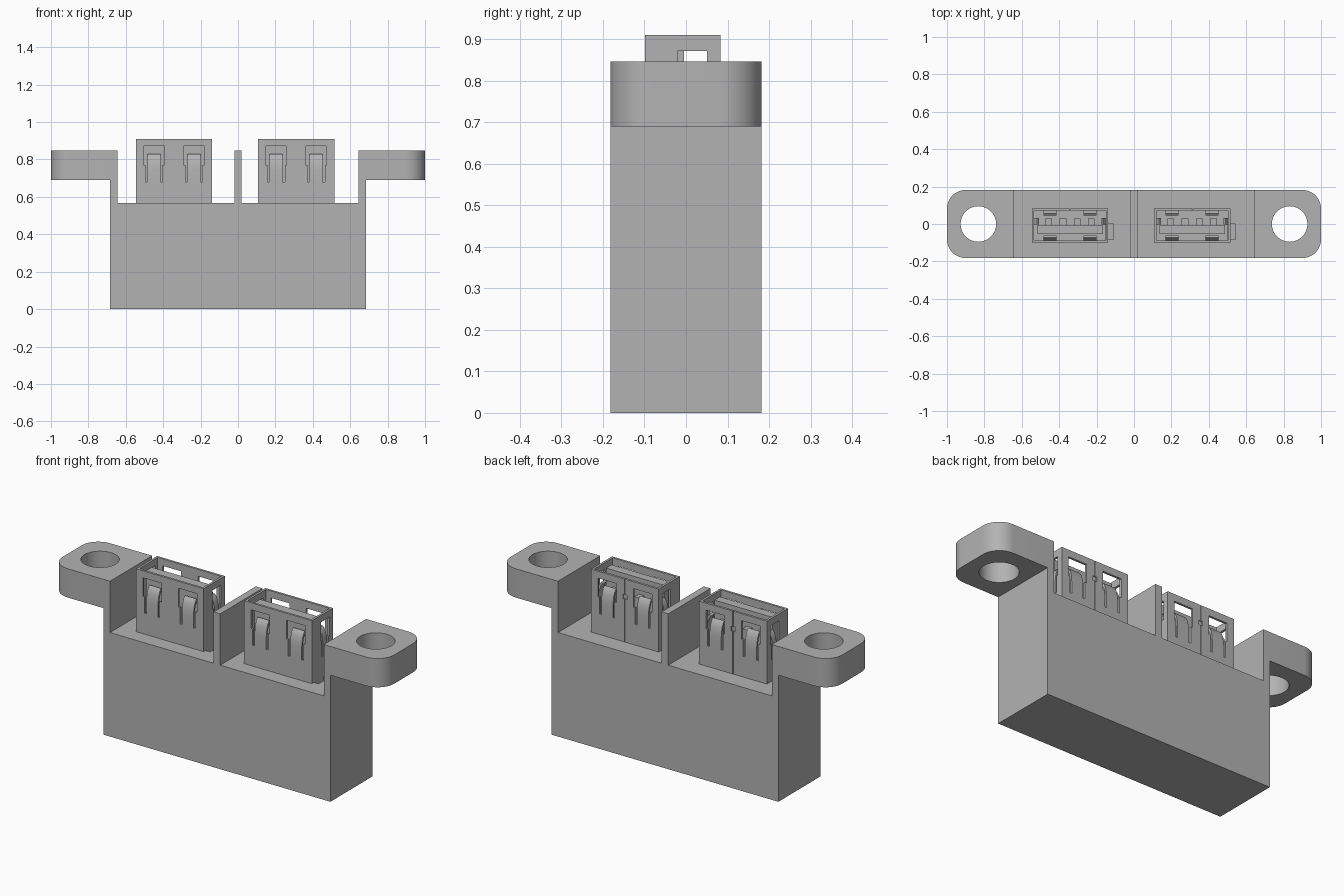
import bpy, bmesh, math
from mathutils import Vector

cube = bpy.data.objects.get("Cube")
if cube:
    bpy.data.objects.remove(cube, do_unlink=True)

grey = bpy.data.materials.new("plain_grey")
grey.use_nodes = True
grey.diffuse_color = (0.45, 0.45, 0.45, 1)
grey.node_tree.nodes["Principled BSDF"].inputs["Base Color"].default_value = grey.diffuse_color


def prism(name, points, axis, lo, hi):
    """Extrude a 2D outline along an axis."""
    place = {"x": lambda a, b, t: (t, a, b),
             "y": lambda a, b, t: (a, t, b),
             "z": lambda a, b, t: (a, b, t)}[axis]
    bm = bmesh.new()
    face = bm.faces.new([bm.verts.new(place(a, b, lo)) for a, b in points])
    new = bmesh.ops.extrude_face_region(bm, geom=[face])["geom"]
    shift = Vector(place(0, 0, hi - lo))
    bmesh.ops.translate(bm, vec=shift, verts=[v for v in new if isinstance(v, bmesh.types.BMVert)])
    bmesh.ops.recalc_face_normals(bm, faces=bm.faces)
    mesh = bpy.data.meshes.new(name)
    bm.to_mesh(mesh)
    bm.free()
    mesh.materials.append(grey)
    obj = bpy.data.objects.new(name, mesh)
    bpy.context.collection.objects.link(obj)
    return obj


def box(name, x0, x1, y0, y1, z0, z1):
    return prism(name, [(x0, y0), (x1, y0), (x1, y1), (x0, y1)], "z", z0, z1)


def combine(obj, tool, operation="DIFFERENCE"):
    """Apply one boolean and discard the tool."""
    mod = obj.modifiers.new("cut", "BOOLEAN")
    mod.object, mod.operation, mod.solver = tool, operation, "EXACT"
    graph = bpy.context.evaluated_depsgraph_get()
    result = bpy.data.meshes.new_from_object(obj.evaluated_get(graph))
    obj.modifiers.clear()
    obj.data = result
    bpy.data.objects.remove(tool, do_unlink=True)


def smooth(obj):
    bpy.ops.object.select_all(action="DESELECT")
    obj.select_set(True)
    bpy.context.view_layer.objects.active = obj
    bpy.ops.object.shade_smooth_by_angle(angle=math.radians(30))


def arc(cx, cy, r, start, end, steps):
    angles = [math.radians(start + (end - start) * i / steps) for i in range(steps + 1)]
    return [(cx + r * math.cos(a), cy + r * math.sin(a)) for a in angles]


# Housing: front outline with ears, posts and central divider
HALF_Y, FLOOR, RIM = 0.182, 0.567, 0.847
right = [(0.685, 0), (0.685, 0.69), (1, 0.69), (1, RIM), (0.645, RIM), (0.645, FLOOR),
         (0.02, FLOOR), (0.02, RIM)]
outline = right + [(-x, z) for x, z in reversed(right)]
housing = prism("housing", outline, "y", -HALF_Y, HALF_Y)

# Rounded ear corners and screw holes
R = 0.1
plan = []
for sx, sy, start in ((1, 1, 0), (-1, 1, 90), (-1, -1, 180), (1, -1, 270)):
    plan += arc(sx * (1 - R), sy * (HALF_Y - R), R, start, start + 90, 12)
combine(housing, prism("rounding", plan, "z", -0.1, 1), "INTERSECT")
for side in (-1, 1):
    hole = arc(side * 0.832, 0, 0.095, 0, 360, 48)[:-1]
    combine(housing, prism("hole", hole, "z", 0.5, 1))

# Socket shell, open at the top
HX, Y0, Y1, TOP, T = 0.204, -0.099, 0.083, 0.91, 0.012
MID = (Y0 + Y1) / 2
SIDE_Y = 0.015
shell = box("socket_shell", -HX, HX, Y0, Y1, FLOOR - 0.03, TOP)
combine(shell, box("inner", -HX + T, HX - T, Y0 + T, Y1 - T, FLOOR - 0.1, 1))

# Stepped spring windows through the front, back and side walls
for x in (-0.107, 0.107):
    for half, z0, z1 in ((0.056, 0.77, 0.872), (0.046, 0.68, 0.78)):
        combine(shell, box("window", x - half, x + half, -0.3, 0.3, z0, z1))
for half, z0, z1 in ((0.036, 0.77, 0.872), (0.028, 0.68, 0.78)):
    combine(shell, box("window", -0.4, 0.4, SIDE_Y - half, SIDE_Y + half, z0, z1))

# Folded sheet seam on the back wall
combine(shell, box("seam", -0.002, 0.002, Y1 - 0.006, 0.2, 0.4, 1))
combine(shell, box("seam_lock", -0.012, 0.012, Y1 - 0.006, 0.2, 0.8, 0.825))
socket = [shell]


# Spring fingers that curl inwards at the tip
def finger(wall, inward, axis, centre, half):
    curve = [(0, 0.67), (0, 0.74), (0.003, 0.77), (0.008, 0.795), (0.016, 0.815), (0.027, 0.828)]
    outer = [(wall + inward * d, z) for d, z in curve]
    inner = [(a + inward * 0.01, z - 0.008 * (i > 2)) for i, (a, z) in enumerate(outer)]
    obj = prism("spring_finger", outer + inner[::-1], axis, centre - half, centre + half)
    smooth(obj)
    socket.append(obj)


for wall, inward in ((Y0, 1), (Y1, -1)):
    for x in (-0.107, 0.107):
        finger(wall, inward, "x", x, 0.035)
for side in (-1, 1):
    finger(side * HX, -side, "y", SIDE_Y, 0.018)

# Insulating tongue with four contacts
socket.append(box("tongue", -0.175, 0.175, -0.053, -0.005, FLOOR - 0.02, 0.89))
for i in range(4):
    x = -0.114 + i * 0.076
    socket.append(box("contact", x - 0.018, x + 0.018, -0.006, 0.03, FLOOR - 0.02, 0.8))

# Place both sockets, each beside a shallow slot in the floor
for name, x in (("left", 0.311), ("right", -0.342)):
    combine(housing, box("slot", x + 0.19, x + 0.232, -0.082, 0, FLOOR - 0.06, 0.7))
    for part in socket:
        copy = part if name == "right" else part.copy()
        if name == "left":
            bpy.context.collection.objects.link(copy)
        copy.name = name + "_" + part.name.split(".")[0].replace("right_", "")
        copy.location.x = x
smooth(housing)
